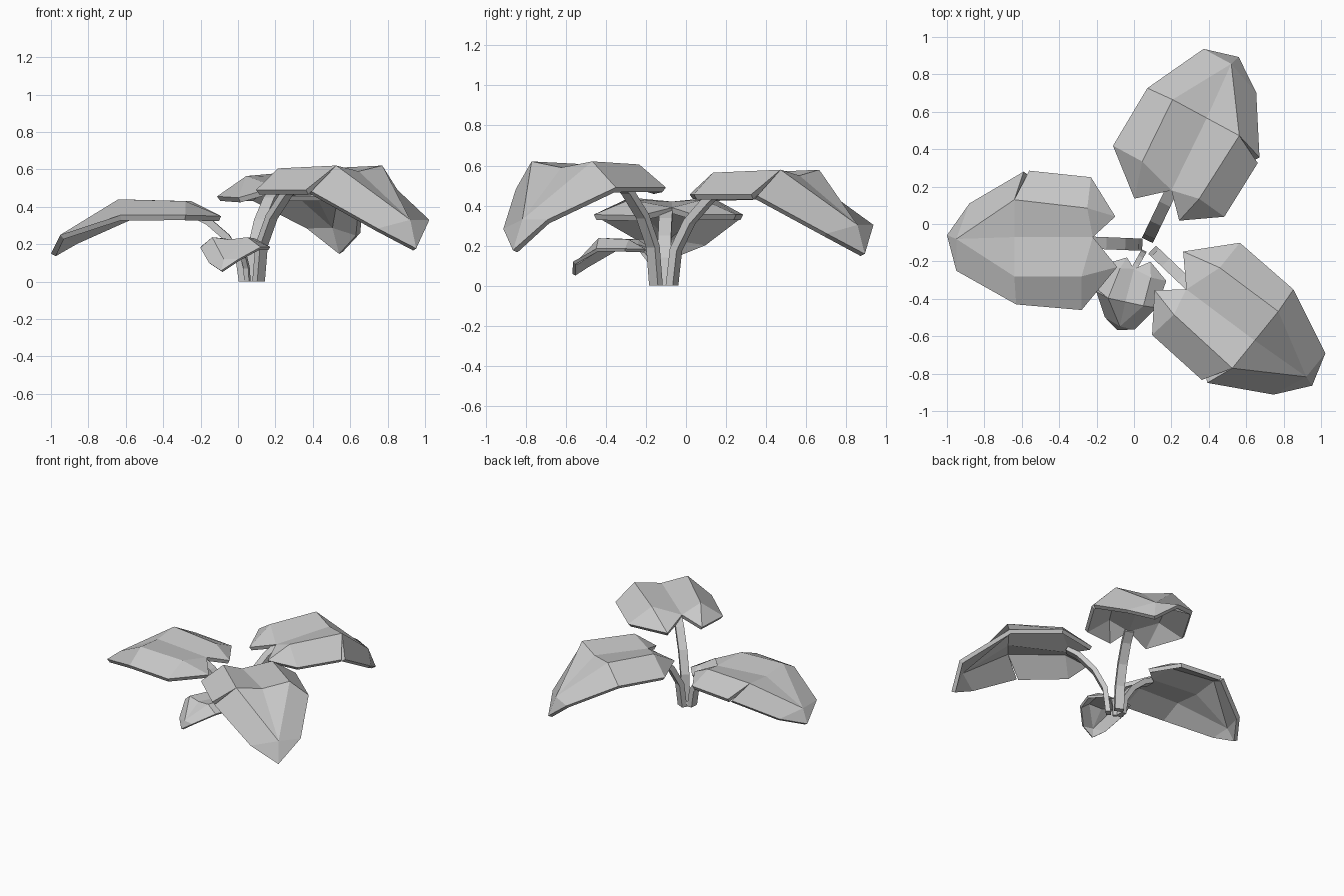
import bpy
import bmesh
from mathutils import Vector

if "Cube" in bpy.data.objects:
    bpy.data.objects.remove(bpy.data.objects["Cube"], do_unlink=True)

grey = bpy.data.materials.new("plain grey")
grey.use_nodes = True
grey.diffuse_color = (0.58, 0.58, 0.58, 1)
grey.node_tree.nodes["Principled BSDF"].inputs["Base Color"].default_value = grey.diffuse_color

# Shared blade: (along, across, height) measured from where the stem joins
BLADE = {
    "notch": (0, 0, -0.03), "rib": (0.42, 0, 0), "nose": (0.73, -0.01, -0.17),
    "tip": (0.78, 0.01, -0.27),
    "left lobe": (-0.13, -0.16, -0.07), "left rear": (0.06, -0.39, -0.065),
    "left side": (0.41, -0.36, -0.065), "left front": (0.73, -0.18, -0.17),
    "left ridge": (0.06, -0.21, 0.01), "left crest": (0.42, -0.21, 0.02),
    "right lobe": (-0.12, 0.11, -0.065), "right rear": (0.01, 0.32, -0.065),
    "right side": (0.34, 0.355, -0.065), "right slit": (0.37, 0.35, -0.07),
    "right front": (0.66, 0.18, -0.2),
    "right ridge": (0.03, 0.155, 0.01), "right crest": (0.42, 0.2, 0.02),
}


def blade_faces(side):
    """Faces of one half of the blade; the right half has a narrow slit."""
    edge = "right slit" if side == "right" else "left side"
    lobe, rear, mid, front, ridge, crest = (
        side + " " + n for n in ("lobe", "rear", "side", "front", "ridge", "crest"))
    return [
        (lobe, rear, ridge), (lobe, ridge, "notch"), (rear, mid, crest, ridge),
        (ridge, crest, "rib", "notch"), (edge, front, "nose", crest),
        (crest, "nose", "rib"), (front, "tip", "nose"),
    ]


def finish(bm, name):
    mesh = bpy.data.meshes.new(name)
    bm.to_mesh(mesh)
    bm.free()
    mesh.materials.append(grey)
    obj = bpy.data.objects.new(name, mesh)
    bpy.context.collection.objects.link(obj)
    return obj


def make_leaf(name, origin, forward, across, rise, thickness):
    """Place the blade in a frame given by its two ground directions."""
    bm = bmesh.new()
    f, s = Vector((*forward, 0)), Vector((*across, 0))
    up = Vector((0, 0, rise))
    verts = {k: bm.verts.new(Vector(origin) + f * u + s * v + up * w)
             for k, (u, v, w) in BLADE.items()}
    for side in ("left", "right"):
        for names in blade_faces(side):
            face = bm.faces.new([verts[n] for n in names])
            face.normal_update()
            if face.normal.z < 0:
                face.normal_flip()
    obj = finish(bm, name)
    solid = obj.modifiers.new("thickness", "SOLIDIFY")
    solid.thickness = thickness
    solid.offset = -1


# Stem bend: (share of the reach, share of the height)
BEND = [(0, 0), (0.08, 0.36), (0.35, 0.64), (0.75, 0.87), (1.05, 0.97)]


def make_stem(name, base, end, width):
    """Sweep a flat four-sided section along the bend."""
    base, end = Vector((*base, 0)), Vector(end)
    reach = Vector((end.x - base.x, end.y - base.y, 0))
    side = Vector((-reach.y, reach.x, 0)).normalized() * width / 2
    path = [base + reach * t + Vector((0, 0, end.z * h)) for t, h in BEND]
    bm = bmesh.new()
    rings = []
    for i, p in enumerate(path):
        tangent = path[min(i + 1, len(path) - 1)] - path[max(i - 1, 0)]
        if i == 0:
            tangent = Vector((0, 0, 1))
        depth = tangent.cross(side).normalized() * width * 0.3
        rings.append([bm.verts.new(p + side * a + depth * b)
                      for a, b in ((1, 1), (-1, 1), (-1, -1), (1, -1))])
    for low, high in zip(rings, rings[1:]):
        for j in range(4):
            k = (j + 1) % 4
            bm.faces.new((low[j], low[k], high[k], high[j]))
    bm.faces.new(rings[0])
    bm.faces.new(rings[-1])
    bmesh.ops.recalc_face_normals(bm, faces=bm.faces)
    finish(bm, name)


# Leaves
make_leaf("back_leaf", (0.2, 0.18, 0.55), (0.45, 0.92), (0.87, -0.47), 1.45, 0.03)
make_leaf("right_leaf", (-0.22, -0.07, 0.42), (-1, 0), (0, 1), 1, 0.03)
make_leaf("front_leaf", (0.28, -0.35, 0.59), (0.87, -0.65), (-0.6, -0.74), 1.53, 0.03)
make_leaf("small_leaf", (0, -0.24, 0.225), (-0.11, -0.42), (-0.46, 0.1), 0.62, 0.018)

# Stems
make_stem("back_stem", (0.08, -0.07), (0.2, 0.18, 0.5), 0.065)
make_stem("right_stem", (0.025, -0.11), (-0.22, -0.1, 0.37), 0.065)
make_stem("front_stem", (0.11, -0.15), (0.31, -0.34, 0.54), 0.06)
make_stem("small_stem", (0.05, -0.15), (0, -0.24, 0.2), 0.03)
